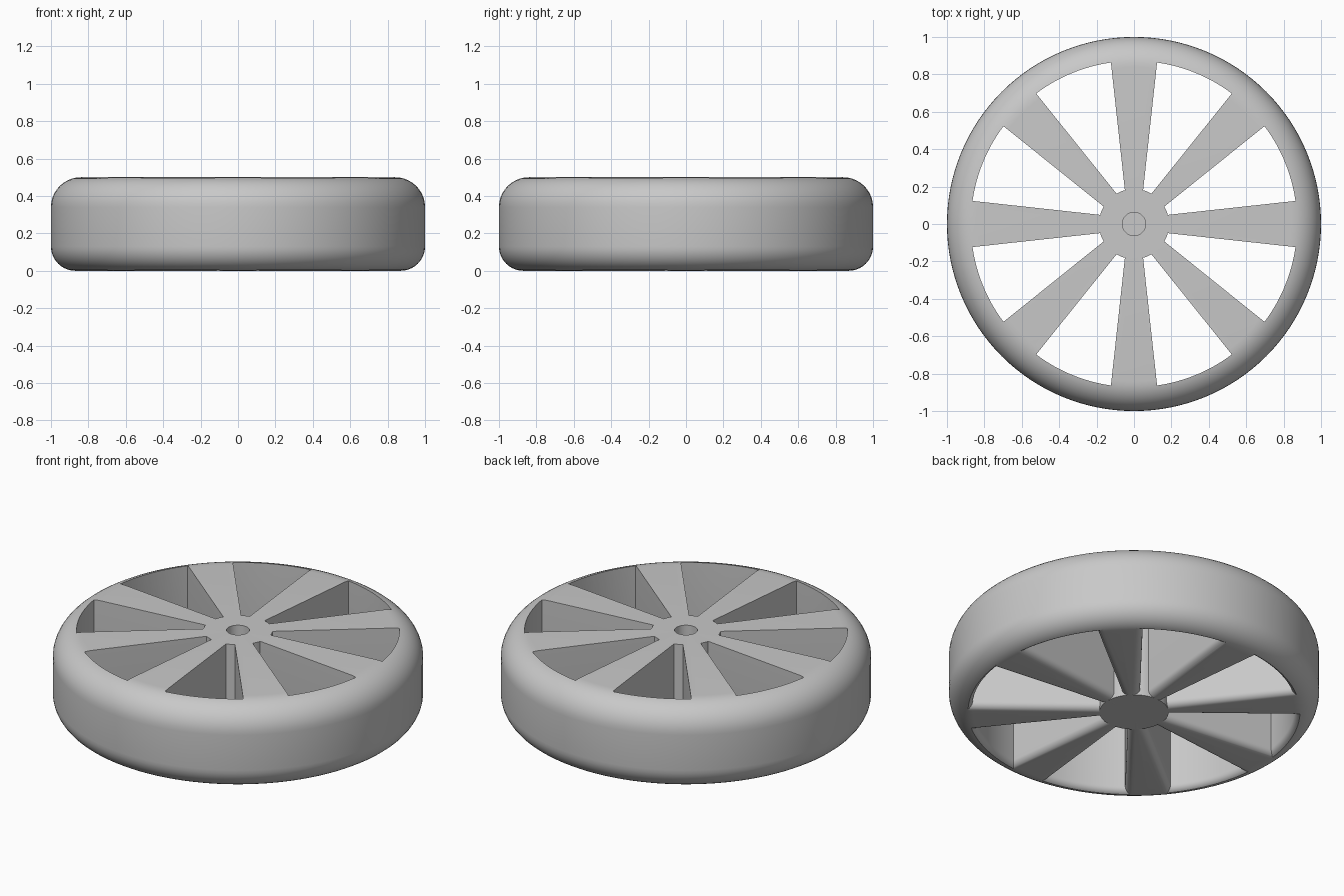
import bpy, bmesh, math
from math import sin, cos, pi, asin, sqrt

if "Cube" in bpy.data.objects:
    bpy.data.objects.remove(bpy.data.objects["Cube"])

SPOKES = 8
HUB_R, POCKET_R = 0.187, 0.872
FILLET = 0.04          # rounding on the underside of spokes and rim
HEIGHT = 0.5
STEP = 2 * pi / SPOKES

grey = bpy.data.materials.new("grey plastic")
grey.diffuse_color = (0.58, 0.58, 0.58, 1)
grey.use_nodes = True
grey.node_tree.nodes["Principled BSDF"].inputs["Base Color"].default_value = grey.diffuse_color


def make_object(name, bm):
    bmesh.ops.recalc_face_normals(bm, faces=bm.faces)
    mesh = bpy.data.meshes.new(name)
    bm.to_mesh(mesh)
    bm.free()
    obj = bpy.data.objects.new(name, mesh)
    bpy.context.collection.objects.link(obj)
    mesh.materials.append(grey)
    return obj


def arc(cx, cz, r, a0, a1, n=10):
    return [(cx + r * cos(a0 + (a1 - a0) * i / n),
             cz + r * sin(a0 + (a1 - a0) * i / n)) for i in range(n + 1)]


# Wheel body: turned profile with rounded tyre edges and a blind axle hole
rt, rb = 0.16, 0.13
profile = [(0, 0.2), (0.062, 0.2), (0.062, HEIGHT)]
profile += arc(1 - rt, HEIGHT - rt, rt, pi / 2, 0)
profile += arc(1 - rb, rb, rb, 0, -pi / 2)
profile += [(0, 0)]
bm = bmesh.new()
verts = [bm.verts.new((r, 0, z)) for r, z in profile]
edges = [bm.edges.new(pair) for pair in zip(verts, verts[1:])]
bmesh.ops.spin(bm, geom=verts + edges, cent=(0, 0, 0), axis=(0, 0, 1),
               angle=2 * pi, steps=128, use_duplicate=False)
bmesh.ops.remove_doubles(bm, verts=bm.verts, dist=1e-5)
wheel = make_object("wheel", bm)


def edge_angle(r, flare):
    """Angle of a spoke's side at radius r, the spoke tapering to the hub."""
    half = 0.048 + (r - 0.18) * 0.109 - flare
    return asin(half / r)


def outline(start, flare, z):
    """One pocket outline between two spokes."""
    ro = POCKET_R + flare
    ai, ao = edge_angle(HUB_R, flare), edge_angle(ro, flare)
    inner = [(HUB_R, ai + (STEP - 2 * ai) * i / 8) for i in range(9)]
    outer = [(ro, STEP - ao - (STEP - 2 * ao) * i / 20) for i in range(21)]
    return [(r * cos(start + a), r * sin(start + a), z) for r, a in inner + outer]


# Pocket cutters: straight walls that flare out at the underside
levels = [(FILLET, -0.05)]
for i in range(9):
    a = i / 8 * pi / 2
    levels.append((FILLET * (1 - sin(a)), FILLET * (1 - cos(a))))
levels.append((0, HEIGHT + 0.05))
bm = bmesh.new()
for k in range(SPOKES):
    rings = [[bm.verts.new(p) for p in outline(k * STEP, d, z)] for d, z in levels]
    n = len(rings[0])
    for low, high in zip(rings, rings[1:]):
        for i in range(n):
            j = (i + 1) % n
            bm.faces.new((low[i], low[j], high[j], high[i]))
    bm.faces.new(rings[0][::-1])
    bm.faces.new(rings[-1])
cutter = make_object("pocket_cutter", bm)
cutter.hide_render = True
cutter.hide_viewport = True

# Cut the pockets, leaving hub, spokes and rim as one solid
cut = wheel.modifiers.new("pockets", 'BOOLEAN')
cut.operation = 'DIFFERENCE'
cut.solver = 'EXACT'
cut.object = cutter
bpy.context.view_layer.objects.active = wheel
wheel.select_set(True)
bpy.ops.object.modifier_apply(modifier=cut.name)
bpy.data.objects.remove(cutter)
bpy.ops.object.shade_smooth_by_angle(angle=math.radians(30))
